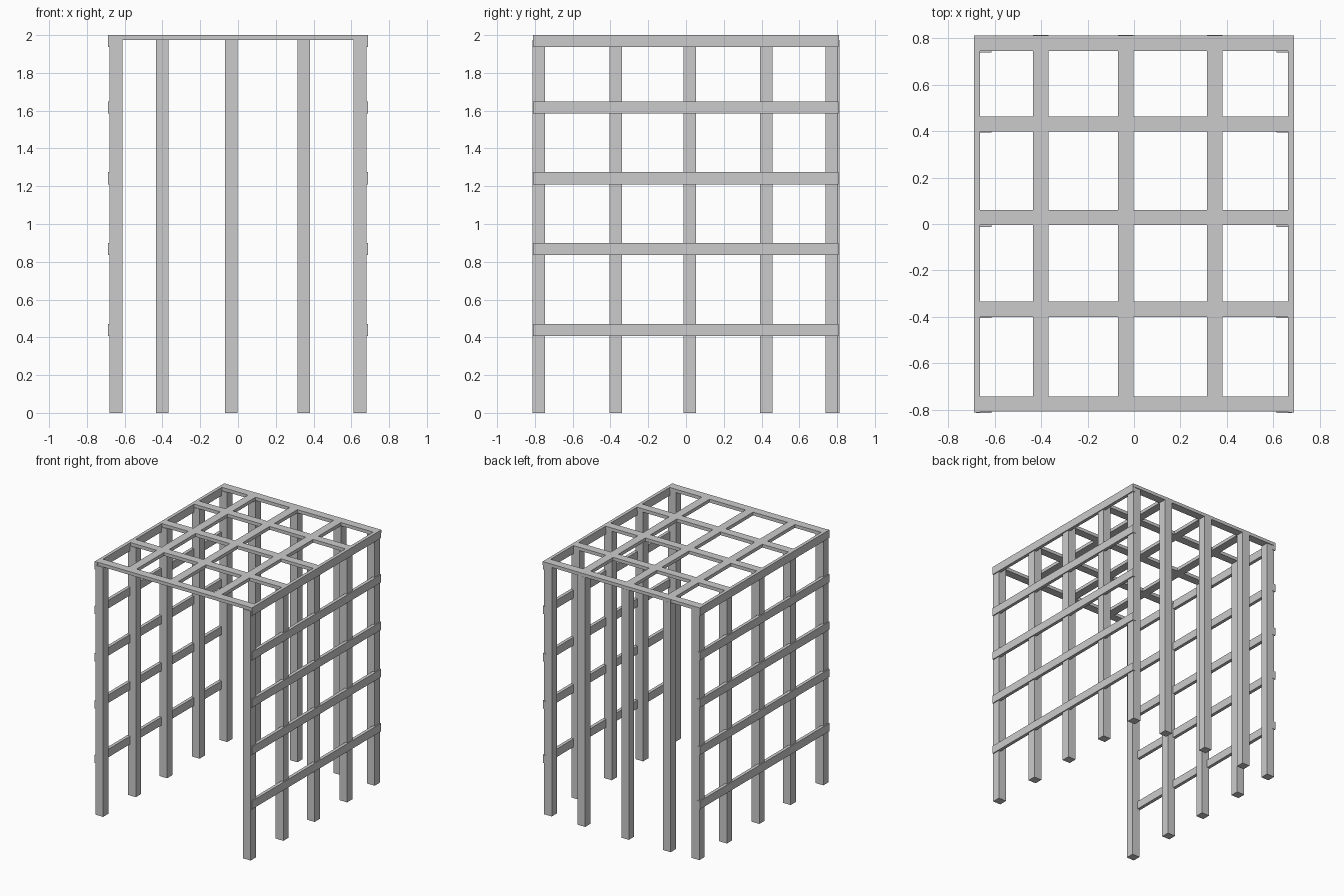
import bpy

if "Cube" in bpy.data.objects:
    bpy.data.objects.remove(bpy.data.objects["Cube"])


def box(name, x0, x1, y0, y1, z0, z1):
    """Axis-aligned timber between two corners."""
    bpy.ops.mesh.primitive_cube_add(size=1, location=((x0 + x1) / 2, (y0 + y1) / 2, (z0 + z1) / 2))
    ob = bpy.context.object
    ob.name = name
    ob.scale = (x1 - x0, y1 - y0, z1 - z0)
    bpy.ops.object.transform_apply(location=False, rotation=False, scale=True)
    return ob


W = 0.066          # timber width
T = 0.026          # thin batten thickness
ZT = 2.0 - T       # underside of the roof battens

# Side posts, mirrored left and right
post_y = [-0.812, -0.404, -0.012, 0.393, 0.738]
for side, (x0, x1) in {"left": (-0.68, -0.612), "right": (0.612, 0.68)}.items():
    for y in post_y:
        box(side + "_post", x0, x1, y, y + W, 0, ZT)

# Back posts (the front stays open)
inner_x = [-0.434, -0.068, 0.314]
for x in inner_x:
    box("back_post", x, x + W, 0.812 - W, 0.812, 0, ZT)

# Thin horizontal rails along both sides
for side, (x0, x1) in {"left": (-0.688, -0.688 + T), "right": (0.688 - T, 0.688)}.items():
    for z in [0.406, 0.836, 1.21, 1.584, 1.936]:
        box(side + "_rail", x0, x1, -0.81, 0.808, z, z + 0.064)

# Roof battens across the width
for y in [-0.807, -0.399, -0.005, 0.397, 0.745]:
    box("roof_cross_batten", -0.688, 0.688, y, y + W - 0.001, ZT, 2.0)

# Roof battens front to back
for x in inner_x:
    box("roof_long_batten", x, x + W, -0.806, 0.811, ZT, 2.0)
